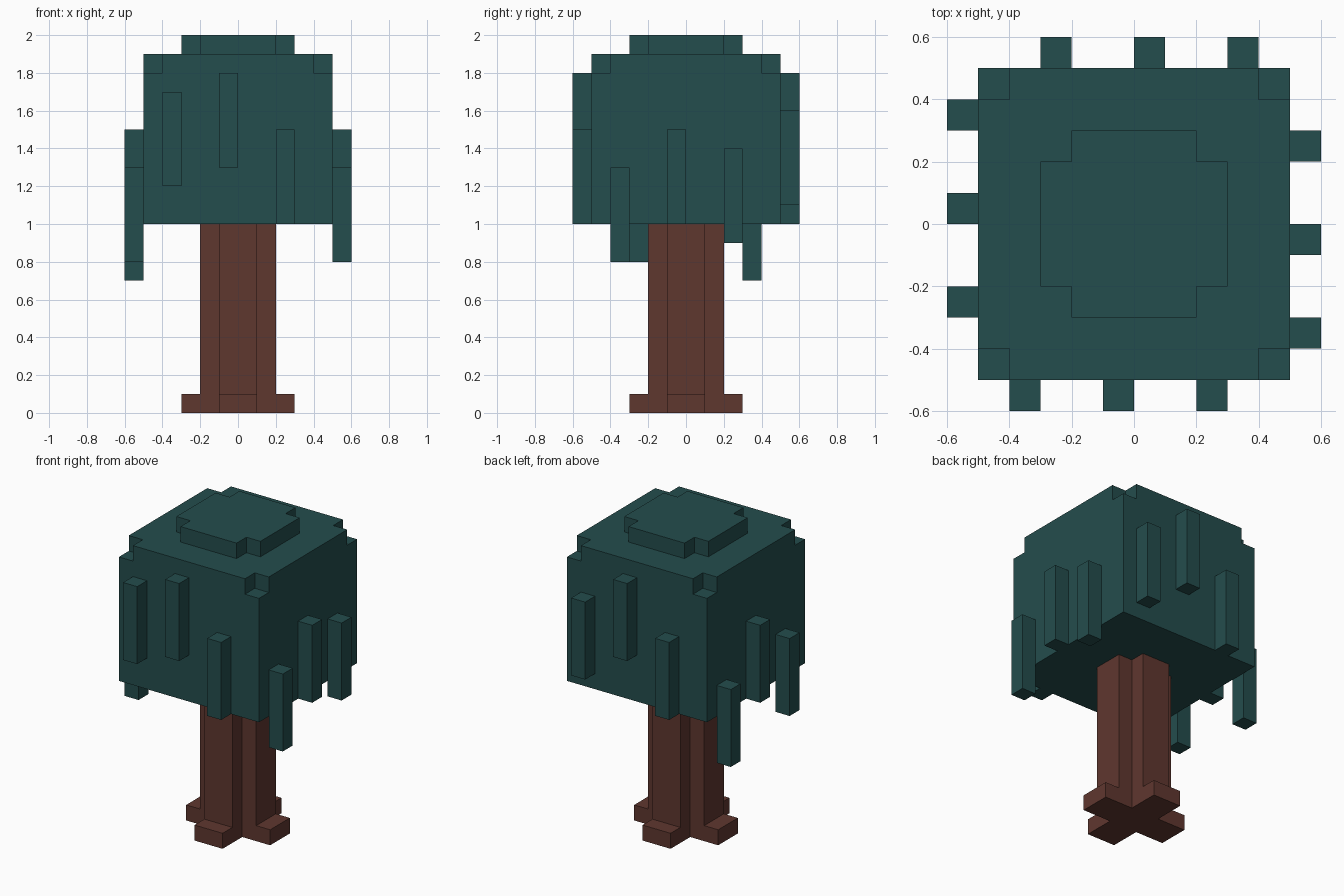
import bpy, bmesh
from mathutils import Matrix, Vector

if "Cube" in bpy.data.objects:
    bpy.data.objects.remove(bpy.data.objects["Cube"], do_unlink=True)


def material(name, rgb):
    mat = bpy.data.materials.new(name)
    mat.use_nodes = True
    mat.diffuse_color = (*rgb, 1)
    mat.node_tree.nodes["Principled BSDF"].inputs["Base Color"].default_value = (*rgb, 1)
    return mat


LEAF = material("dark_teal_leaves", (0.0176, 0.0742, 0.0742))
BARK = material("red_brown_bark", (0.1144, 0.0382, 0.0284))


def add_object(name, bm, mat):
    bmesh.ops.recalc_face_normals(bm, faces=bm.faces[:])
    mesh = bpy.data.meshes.new(name)
    bm.to_mesh(mesh)
    bm.free()
    mesh.materials.append(mat)
    obj = bpy.data.objects.new(name, mesh)
    bpy.context.collection.objects.link(obj)
    return obj


def add_box(bm, lo, hi):
    lo, hi = Vector(lo), Vector(hi)
    size = hi - lo
    bmesh.ops.create_cube(bm, size=1, matrix=Matrix.Translation((lo + hi) / 2)
                          @ Matrix.Diagonal((*size, 1)))


def notched_prism(name, half, notch, z0, z1, mat):
    """Square block with its four upright corners cut away."""
    h, i = half, half - notch
    profile = [(h, -i), (h, i), (i, i), (i, h), (-i, h), (-i, i),
               (-h, i), (-h, -i), (-i, -i), (-i, -h), (i, -h), (i, -i)]
    bm = bmesh.new()
    base = bm.faces.new([bm.verts.new((x, y, z0)) for x, y in profile])
    top = bmesh.ops.extrude_face_region(bm, geom=[base], use_keep_orig=True)["geom"]
    verts = [g for g in top if isinstance(g, bmesh.types.BMVert)]
    bmesh.ops.translate(bm, verts=verts, vec=(0, 0, z1 - z0))
    return add_object(name, bm, mat)


# Trunk and spreading root foot
notched_prism("root_foot", 0.3, 0.2, 0.0, 0.1, BARK)
notched_prism("trunk", 0.2, 0.1, 0.1, 1.0, BARK)

# Canopy block with small notches in its upper corners
bm = bmesh.new()
add_box(bm, (-0.5, -0.5, 1.0), (0.5, 0.5, 1.9))
canopy = add_object("canopy", bm, LEAF)
bm = bmesh.new()
for sx in (-0.5, 0.5):
    for sy in (-0.5, 0.5):
        add_box(bm, (sx - 0.1, sy - 0.1, 1.8), (sx + 0.1, sy + 0.1, 2.0))
cutter = add_object("corner_cutter", bm, LEAF)
cutter.hide_render = True
cut = canopy.modifiers.new("corner_notches", "BOOLEAN")
cut.operation, cut.solver, cut.object = "DIFFERENCE", "EXACT", cutter
bpy.context.view_layer.objects.active = canopy
bpy.ops.object.modifier_apply(modifier=cut.name)
bpy.data.objects.remove(cutter, do_unlink=True)

# Cap on top of the canopy
notched_prism("canopy_cap", 0.3, 0.1, 1.9, 2.0, LEAF)

# Hanging leaf strips: top heights per side, at three places along it
STRIPS = {"front": (1.7, 1.8, 1.5), "left": (1.3, 1.5, 1.4),
          "back": (1.6, 1.8, 1.5), "right": (1.2, 1.5, 1.3)}
for turn, (side, tops) in enumerate(STRIPS.items()):
    rotation = Matrix.Rotation(turn * 1.5707963268, 4, "Z")
    for n, (start, top) in enumerate(zip((-0.4, -0.1, 0.2), tops), 1):
        bm = bmesh.new()
        add_box(bm, (start, -0.6, top - 0.5), (start + 0.1, -0.5, top))
        bm.transform(rotation)
        add_object(f"{side}_leaf_strip_{n}", bm, LEAF)
